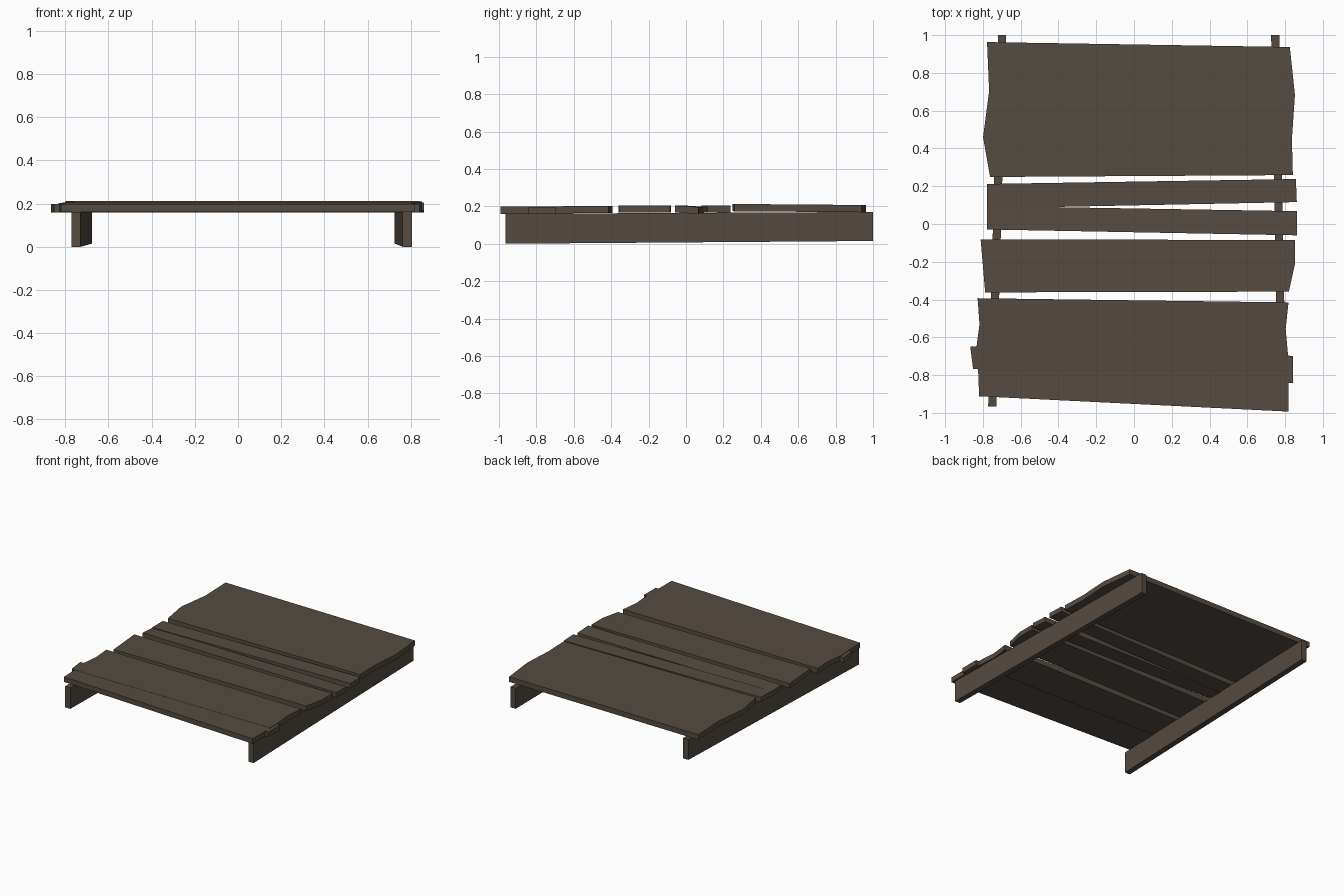
import bpy, bmesh

if "Cube" in bpy.data.objects:
    bpy.data.objects.remove(bpy.data.objects["Cube"])

wood = bpy.data.materials.new("weathered brown wood")
wood.diffuse_color = (0.09, 0.071, 0.054, 1)
wood.use_nodes = True
wood.node_tree.nodes["Principled BSDF"].inputs["Base Color"].default_value = wood.diffuse_color


def prism(name, outline, bottom, top):
    """Extrude an outline; bottom and top are functions of (x, y)."""
    bm = bmesh.new()
    lo = [bm.verts.new((x, y, bottom(x, y))) for x, y in outline]
    hi = [bm.verts.new((x, y, top(x, y))) for x, y in outline]
    n = len(outline)
    bm.faces.new(lo[::-1])
    bm.faces.new(hi)
    for i in range(n):
        j = (i + 1) % n
        bm.faces.new((lo[i], lo[j], hi[j], hi[i]))
    bmesh.ops.recalc_face_normals(bm, faces=bm.faces)
    me = bpy.data.meshes.new(name)
    bm.to_mesh(me)
    bm.free()
    me.materials.append(wood)
    ob = bpy.data.objects.new(name, me)
    bpy.context.collection.objects.link(ob)


# Two slightly skewed support rails
def rail(name, x_front, x_back):
    w = 0.043
    prism(name, [(x_front, -0.965), (x_front + w, -0.965), (x_back + w, 1.0), (x_back, 1.0)],
          lambda x, y: 0.0075 * (y + 0.965), lambda x, y: 0.16 + 0.005 * (y + 0.965))


rail("left_rail", -0.772, -0.72)
rail("right_rail", 0.763, 0.726)


# Rough planks: outline counter-clockwise, underside height, slopes along x and y
def plank(name, outline, z, sx=0.0, sy=0.0, thick=0.037):
    cy = sum(p[1] for p in outline) / len(outline)
    low = lambda x, y: z + sx * x + sy * (y - cy)
    prism(name, outline, low, lambda x, y: low(x, y) + thick)


plank("wide_back_plank", [(-.762, .249), (.841, .259), (.836, .45), (.852, .683), (.825, .937),
                          (-.778, .963), (-.767, .704), (-.799, .46)], 0.171, 0, -0.008, 0.039)
plank("narrow_plank_back", [(-.778, .083), (.862, .116), (.857, .238), (-.778, .212)], 0.167, 0.001)
plank("narrow_plank_front", [(-.778, -.029), (.862, -.06), (.862, .068), (-.778, .095)],
      0.164, -0.002, -0.06)
plank("middle_plank", [(-.788, -.362), (.82, -.358), (.852, -.212), (.852, -.085), (-.812, -.081)],
      0.167)
plank("front_plank_inner", [(-.835, -.66), (-.825, -.78), (.815, -.78), (.815, -.69), (.803, -.555),
                            (.818, -.415), (-.828, -.393), (-.818, -.53)], 0.163, 0, 0.01, 0.038)
plank("front_plank_overlap", [(-.852, -.768), (.842, -.842), (.842, -.698), (-.867, -.648)],
      0.159, 0, 0, 0.038)
plank("front_plank_outer", [(-.82, -.912), (.817, -.993), (.817, -.72), (-.828, -.70)],
      0.160, 0, 0, 0.038)
